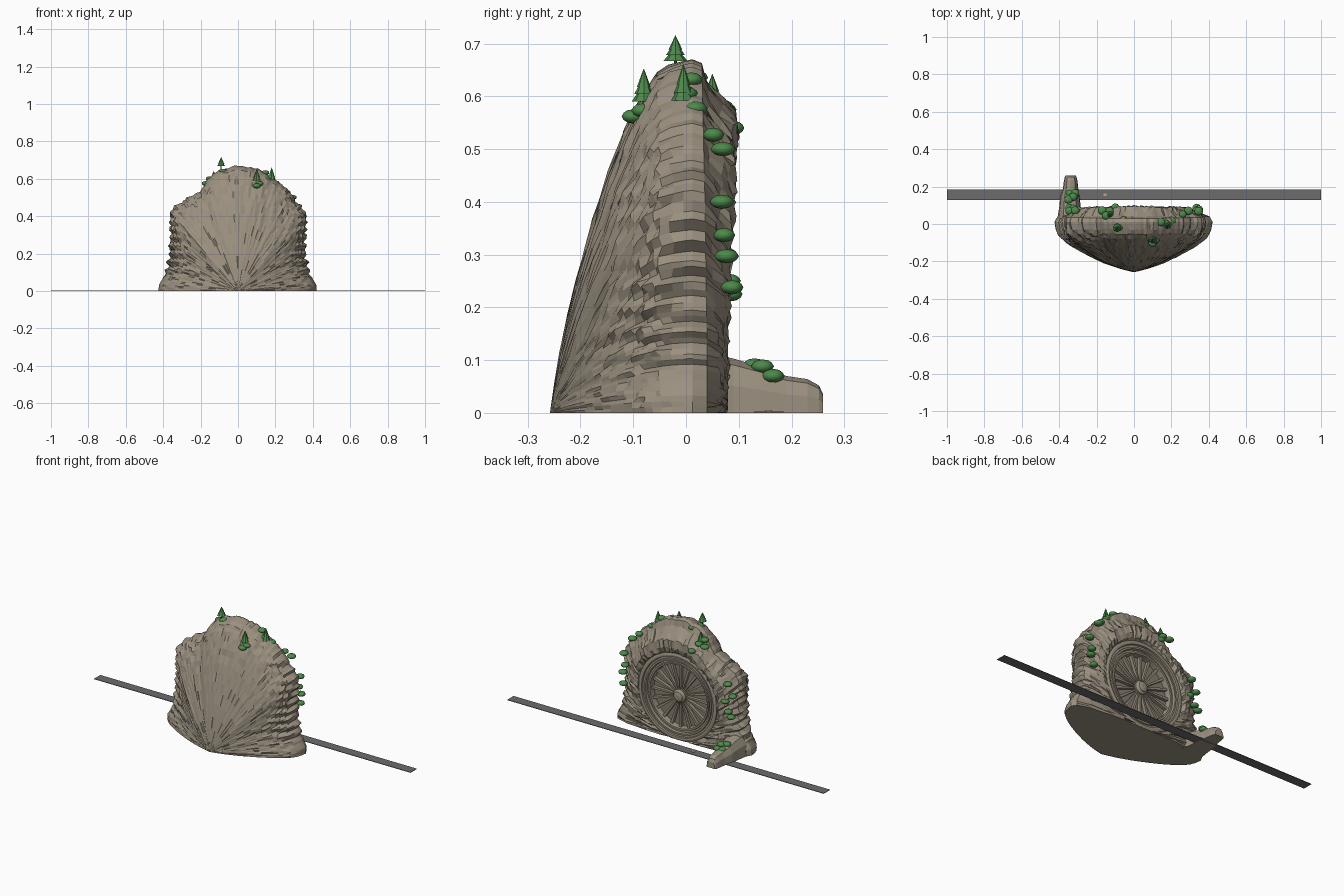
import bpy, bmesh, math, random
from mathutils import Vector, Matrix

if "Cube" in bpy.data.objects:
    bpy.data.objects.remove(bpy.data.objects["Cube"])

random.seed(4)


def material(name, rgb):
    m = bpy.data.materials.new(name)
    m.diffuse_color = (*rgb, 1)
    m.use_nodes = True
    m.node_tree.nodes["Principled BSDF"].inputs["Base Color"].default_value = m.diffuse_color
    return m


ROCK = material("sandstone", (0.325, 0.28, 0.215))
SHADE = material("weathered_stone", (0.24, 0.205, 0.157))
ROAD = material("asphalt", (0.15, 0.15, 0.155))
LEAF = material("foliage", (0.075, 0.25, 0.07))
BARK = material("bark", (0.09, 0.05, 0.03))
TAN = material("tan", (0.6, 0.38, 0.2))


def finish(bm, name, mat, smooth=False):
    bmesh.ops.remove_doubles(bm, verts=bm.verts, dist=1e-5)
    bmesh.ops.recalc_face_normals(bm, faces=bm.faces)
    for f in bm.faces:
        f.smooth = smooth
    me = bpy.data.meshes.new(name)
    bm.to_mesh(me)
    bm.free()
    me.materials.append(mat)
    ob = bpy.data.objects.new(name, me)
    bpy.context.collection.objects.link(ob)
    return ob


def lerp(table, x):
    for (a, p), (b, q) in zip(table, table[1:]):
        if x <= b:
            return p + (q - p) * max(0, (x - a) / (b - a))
    return table[-1][1]


def loft(bm, rows, closed=False):
    grid = [[bm.verts.new(p) for p in r] for r in rows]
    for a, b in zip(grid, grid[1:]):
        n = len(a)
        for i in range(n if closed else n - 1):
            j = (i + 1) % n
            bm.faces.new((a[i], a[j], b[j], b[i]))
    return grid


def box(bm, loc, size):
    bmesh.ops.create_cube(bm, size=1, matrix=Matrix.Translation(loc)
                          @ Matrix.Diagonal((*size, 1)))


# Mountain outline, fanning around the foot of the cliff
OUTLINE = [(.42, 0), (.418, .035), (.39, .075), (.375, .12), (.36, .2), (.358, .3), (.365, .42),
           (.31, .48), (.26, .55), (.18, .605), (.11, .655), (0, .668), (-.09, .65), (-.16, .6),
           (-.2, .53), (-.3, .48), (-.365, .43), (-.358, .3), (-.365, .2), (-.378, .12),
           (-.395, .075), (-.422, .035), (-.425, 0)]
RADIUS = [(math.atan2(z, x), math.hypot(x, z)) for x, z in OUTLINE]
RADIUS[-1] = (math.pi, .425)
# depth of the cliff against distance from the foot
DEPTH = [(0, -.258), (.15, -.243), (.36, -.212), (.55, -.175), (.7, -.142), (.83, -.107),
         (.92, -.075), (.965, -.05), (.99, -.022), (1, .012)]
FRACTIONS = [0, .08, .18, .28, .38, .47, .55, .62, .69, .75, .8, .85, .89, .92, .945, .965, .985,
             .995, 1]
N, WR, WZ = 120, .243, .243


def band(z):
    """Horizontal ledges: slow swell, sharp undercut, only on the middle heights."""
    s = (z / .043) % 1
    mask = max(0, min(1, (z - .06) / .04, (.6 - z) / .1))
    return mask * (s / .7 if s < .7 else (1 - s) / .3) - mask * .5


bm = bmesh.new()
rows = []
for i in range(N + 1):
    t = math.pi * i / N
    edge = i in (0, N)
    side = abs(math.cos(t))
    up = math.sin(t) ** 3
    rad = lerp(RADIUS, t)
    lump = 0 if t < .2 or t > 2.94 else random.uniform(-.008, .008)
    row = []
    # front cliff with ledges that deepen towards the rim
    for f in FRACTIONS:
        rough = 0 if edge else random.uniform(-.006, .006) * f
        k = rad * f * (1 + lump * f * f)
        p = Vector((k * math.cos(t), lerp(DEPTH, f) + rough * (f < .99), k * math.sin(t)))
        ledge = band(p.z) * f ** 3
        p.x *= 1 + ledge * .075 * side ** .5
        p.y -= ledge * .02 * side * (f < .97)
        row.append(p)
    # back wall running in to the round carved frame, bulging above it
    phi = math.radians(-84 + 348 * i / N)
    rim = Vector((WR * math.cos(phi), .07, WZ + WR * math.sin(phi)))
    crest = row[-1].copy()
    for s, y_side, y_top in ((.04, .04, .03), (.22, .062, .042), (.42, .068, .07),
                             (.55, .074, .092), (.78, .078, .098), (.93, .074, .09),
                             (1, .066, .066)):
        p = crest.lerp(rim, s)
        p.y = y_side + (y_top - y_side) * up
        if .1 < s < 1 and not edge:
            p += Vector((random.uniform(-.006, .006), random.uniform(-.008, .006),
                         random.uniform(-.006, .006)))
        p.z = max(0, p.z)
        row.append(p)
    rows.append(row)
grid = loft(bm, rows)
bm.faces.new(grid[0] + grid[-1][:0:-1])
finish(bm, "mountain", ROCK)

# Round carved frame, stepped in rings around a sunken panel and hub
PROFILE = [(.25, .05), (.247, .076), (.236, .08), (.226, .079), (.224, .07), (.214, .07),
           (.212, .076), (.203, .076), (.2, .062), (.191, .062), (.189, .069), (.18, .068),
           (.176, .035), (.04, .035), (.038, .06), (.03, .066), (.027, .073), (.012, .077)]
bm = bmesh.new()
SEG = 64
rows = [[(r * math.cos(2 * math.pi * i / SEG), y,
          max(0, WZ + r * math.sin(2 * math.pi * i / SEG))) for i in range(SEG)]
        for r, y in PROFILE]
grid = loft(bm, rows, True)
bm.faces.new(grid[-1])
frame = finish(bm, "round_frame", ROCK)
# the sunken panel is weathered darker
frame.data.materials.append(SHADE)
for p in frame.data.polygons:
    if p.center.y < .036:
        p.material_index = 1

# Spokes, slightly wider at the rim than at the hub
bm = bmesh.new()
SPOKES = 20
for i in range(SPOKES):
    turn = Matrix.Translation((0, 0, WZ)) @ Matrix.Rotation(2 * math.pi * i / SPOKES, 4, 'Y')
    rows = [[turn @ Vector((x, y, r)) for x, y in ((-w, .03), (-w, .053), (w, .053), (w, .03))]
            for r, w in ((.034, .0035), (.179, .0075))]
    loft(bm, rows)
finish(bm, "spokes", ROCK)

# Low spur of rock at the foot
bm = bmesh.new()
rows = []
for y, x0, x1, h in ((.03, -.41, -.27, .115), (.09, -.4, -.285, .103), (.14, -.395, -.29, .088),
                     (.19, -.38, -.298, .07), (.23, -.375, -.302, .064), (.252, -.37, -.308, .052),
                     (.26, -.365, -.312, .035)):
    w = x1 - x0
    rows.append([(x0, y, 0), (x0 + w * .05, y, h * .55), (x0 + w * .22, y, h * .92),
                 (x0 + w * .5, y, h), (x0 + w * .8, y, h * .88), (x1 - w * .03, y, h * .5),
                 (x1, y, 0)])
grid = loft(bm, rows, True)
bm.faces.new(grid[0])
bm.faces.new(grid[-1])
finish(bm, "rock_spur", ROCK)

# Road and a small marker plate on it
bm = bmesh.new()
box(bm, (0, .157, .0015), (2, .056, .003))
finish(bm, "road", ROAD)
bm = bmesh.new()
box(bm, (-.155, .157, .004), (.018, .012, .003))
finish(bm, "road_marker", TAN)

# Conifers: three stacked cones on a thin trunk
leaves, trunks = bmesh.new(), bmesh.new()
for x, y, tip, h in ((-.09, -.02, .715, .048), (.1, -.08, .652, .062), (.18, -.005, .66, .068),
                     (-.13, .05, .642, .06)):
    for drop, rad in ((0, .013), (.22, .018), (.45, .023)):
        depth = h * .55
        bmesh.ops.create_cone(leaves, cap_ends=True, segments=8, radius1=rad, radius2=.0005,
                              depth=depth,
                              matrix=Matrix.Translation((x, y, tip - drop * h - depth / 2)))
    bmesh.ops.create_cone(trunks, cap_ends=True, segments=6, radius1=.003, radius2=.003,
                          depth=.04, matrix=Matrix.Translation((x, y, tip - h - .015)))
finish(leaves, "conifer_leaves", LEAF)
finish(trunks, "conifer_trunks", BARK)

# Flattened bushes on the ledges
BUSHES = [(.1, -.1, .562), (.115, -.083, .573), (.17, 0, .605), (.145, .01, .632),
          (.2, .018, .577), (-.08, -.015, .64), (-.055, .02, .636), (-.17, .072, .575),
          (-.13, .07, .58), (-.1, .09, .54), (-.15, .045, .6), (.26, .052, .527),
          (.29, .07, .5), (.345, .068, .4), (.335, .072, .337), (.345, .077, .297),
          (.335, .087, .238), (-.315, .072, .4), (-.345, .07, .337), (-.325, .082, .25),
          (-.345, .085, .225), (-.3, .075, .3), (-.35, .13, .09), (-.325, .145, .088),
          (-.345, .163, .07), (-.315, .165, .07)]
bm = bmesh.new()
for p in BUSHES:
    r = random.uniform(.021, .025)
    bmesh.ops.create_icosphere(bm, subdivisions=2, radius=1, matrix=Matrix.Translation(p)
                               @ Matrix.Diagonal((r, r * .95, .0135, 1)))
finish(bm, "bushes", LEAF, smooth=True)
